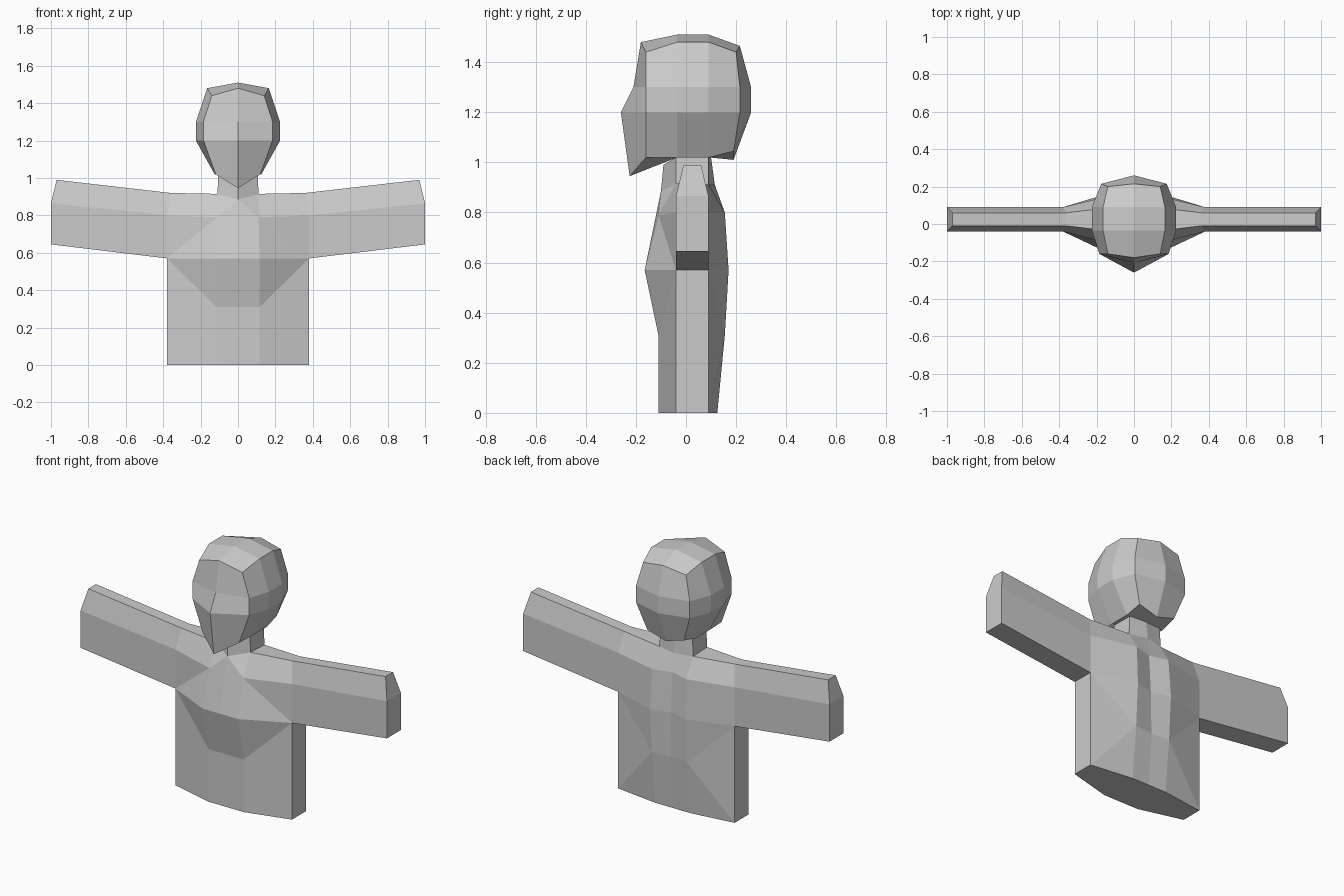
import bpy
import bmesh
from mathutils import Vector

cube = bpy.data.objects.get("Cube")
if cube:
    bpy.data.objects.remove(cube)

clay = bpy.data.materials.new("grey clay")
clay.use_nodes = True
colour = (0.6, 0.6, 0.6, 1)
clay.diffuse_color = colour
clay.node_tree.nodes["Principled BSDF"].inputs["Base Color"].default_value = colour


def build_half(name, points, faces, centre):
    """Make the left half from named points, face it outward, mirror it."""
    mesh = bpy.data.meshes.new(name)
    bm = bmesh.new()
    verts = {key: bm.verts.new(co) for key, co in points.items()}
    for face in faces:
        f = bm.faces.new([verts[key] for key in face])
        f.normal_update()
        if f.normal.dot(f.calc_center_median() - Vector(centre)) < 0:
            f.normal_flip()
    for v in list(bm.verts):
        if not v.link_faces:
            bm.verts.remove(v)
    bm.to_mesh(mesh)
    bm.free()
    mesh.materials.append(clay)
    obj = bpy.data.objects.new(name, mesh)
    bpy.context.collection.objects.link(obj)
    mirror = obj.modifiers.new("mirror", "MIRROR")
    mirror.use_clip = True


def split_faces(rows):
    """Turn rows of dash-joined point names into lists of names."""
    return [face.split("-") for row in rows for face in row.split()]


# Shared body points: hem, waist, chest, shoulder blade and neck levels
body = {
    "hemSF": (.38, -.04, 0), "hemSB": (.38, .09, 0),
    "hemF": (.115, -.11, 0), "hemFC": (0, -.11, 0),
    "hemB": (.115, .125, 0), "hemBC": (0, .125, 0),
    "waistF": (.115, -.11, .31), "waistFC": (0, -.11, .31),
    "waistB": (.115, .155, .31), "waistBC": (0, .145, .31),
    "pitF": (.38, -.04, .57), "pitB": (.38, .09, .57),
    "chestF": (.115, -.165, .57), "chestFC": (0, -.165, .57),
    "chestB": (.115, .17, .57), "chestBC": (0, .14, .57),
    "armF": (.38, -.04, .8), "armB": (.38, .09, .8),
    "collarF": (.11, -.11, .79),
    "bladeB": (.11, .155, .8), "bladeBC": (0, .125, .8),
    "topF": (.36, -.01, .92), "topB": (.36, .06, .92),
    "neckFC": (0, -.1, .885), "neckF": (.11, -.04, .915),
    "neckB": (.11, .09, .91), "neckBC": (0, .115, .91),
    # Hand end of the arm
    "handLF": (1, -.04, .645), "handLB": (1, .09, .645),
    "handMF": (1, -.04, .865), "handMB": (1, .09, .865),
    "handTF": (.97, -.01, .99), "handTB": (.97, .06, .99),
    # Upper neck ring
    "jawFC": (0, -.09, .99), "jawF": (.105, -.04, 1.02),
    "jawB": (.105, .09, 1.02), "jawBC": (0, .1, 1.02),
}

# Torso: front, shoulders, back, then side and underside
torso = [
    "hemSF-hemF-waistF-pitF hemF-hemFC-waistFC-waistF pitF-waistF-chestF",
    "waistF-waistFC-chestFC-chestF pitF-chestF-collarF pitF-collarF-armF",
    "chestF-chestFC-neckFC-collarF armF-collarF-neckF-topF collarF-neckFC-neckF",
    "topF-neckF-neckB-topB armB-topB-neckB-bladeB bladeB-neckB-neckBC-bladeBC",
    "pitB-armB-bladeB-chestB chestB-bladeB-bladeBC-chestBC pitB-chestB-waistB",
    "waistB-chestB-chestBC-waistBC hemSB-pitB-waistB hemSB-waistB-hemB",
    "hemB-waistB-waistBC-hemBC hemSF-hemSB-pitB-pitF",
    "hemSF-hemF-hemFC-hemBC-hemB-hemSB",
]
build_half("torso", body, split_faces(torso), (0, .03, .45))

# Arms: six-sided sleeves closed at the hand
arm = [
    "pitF-armF-handMF-handLF armF-topF-handTF-handMF topF-topB-handTB-handTF",
    "topB-armB-handMB-handTB armB-pitB-handLB-handMB pitB-pitF-handLF-handLB",
    "handLF-handMF-handMB-handLB handMF-handTF-handTB-handMB",
]
build_half("arms", body, split_faces(arm), (.68, .025, .75))

neck = ["neckFC-neckF-jawF-jawFC neckF-neckB-jawB-jawF neckB-neckBC-jawBC-jawB"]
build_half("neck", body, split_faces(neck), (0, .03, .96))

# Head: four rings from face to back, each from crown centre round to chin centre
crown_ring = [(0, 1.51), (.165, 1.48), (.225, 1.3), (.225, 1.2), (.125, 1.02), (0, 1.02)]
rings = [
    [(0, -.18, 1.48), (.14, -.16, 1.44), (.185, -.16, 1.3),
     (.185, -.16, 1.2), (.12, -.16, 1.02), (0, -.225, .945)],
    [(x, -.035, z) for x, z in crown_ring],
    [(x, .09, z) for x, z in crown_ring],
    [(0, .215, 1.465), (.14, .2, 1.44), (.175, .215, 1.3),
     (.175, .215, 1.2), (.12, .19, 1.045), (0, .19, 1.01)],
]
head = {(r, i): p for r, ring in enumerate(rings) for i, p in enumerate(ring)}
head.update({"brow": (0, -.21, 1.3), "nose": (0, -.26, 1.2),
             "backHigh": (0, .26, 1.3), "backLow": (0, .26, 1.2)})
head_faces = [[(r, i), (r, i + 1), (r + 1, i + 1), (r + 1, i)]
              for r in range(3) for i in range(5)]
for r, high, low in ((0, "brow", "nose"), (3, "backHigh", "backLow")):
    head_faces += [[(r, 0), (r, 1), (r, 2), high], [high, (r, 2), (r, 3), low],
                   [low, (r, 3), (r, 4), (r, 5)]]
build_half("head", head, head_faces, (0, .02, 1.25))
